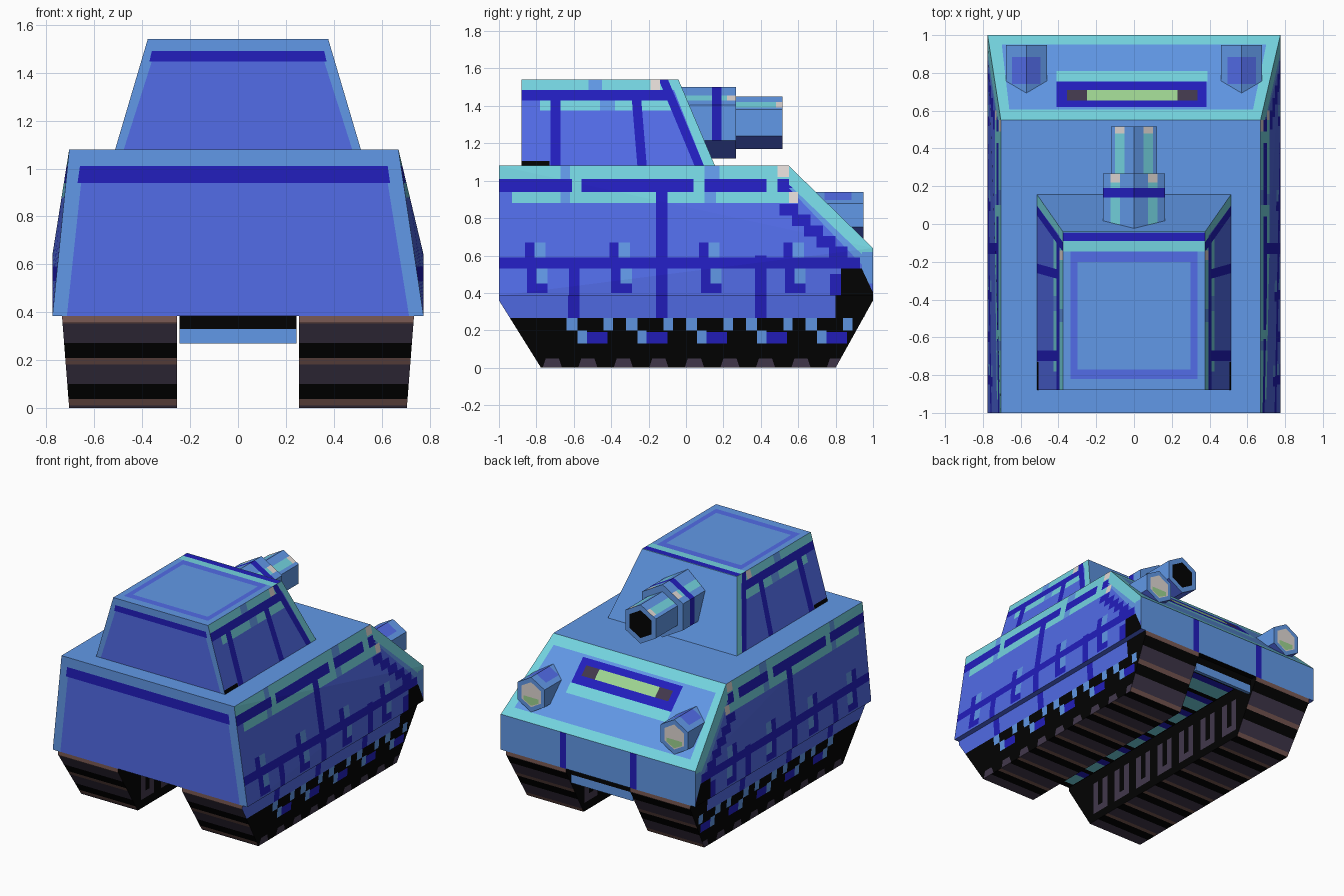
import bpy, bmesh, math
from mathutils import Vector

if "Cube" in bpy.data.objects:
    bpy.data.objects.remove(bpy.data.objects["Cube"])

PALETTE = {"light_blue": (102, 160, 242), "blue": (86, 113, 242), "navy": (34, 30, 190),
           "teal": (116, 212, 224), "black": (2, 2, 2), "dark_purple": (66, 56, 76),
           "brown": (122, 90, 84), "green": (158, 212, 145), "off_white": (224, 216, 212)}
LIGHT, BLUE, NAVY, TEAL, BLACK, PURPLE, BROWN, GREEN, WHITE = range(9)
MATS = []
for n, rgb in PALETTE.items():
    m = bpy.data.materials.new(n)
    m.diffuse_color = [((c / 255 + 0.055) / 1.055) ** 2.4 if c > 10 else c / 255 / 12.92 for c in rgb] + [1]
    m.use_nodes = True
    m.node_tree.nodes["Principled BSDF"].inputs["Base Color"].default_value = m.diffuse_color
    MATS.append(m)
X, NX, Y, NY, Z = [Vector(v) for v in ((1, 0, 0), (-1, 0, 0), (0, 1, 0), (0, -1, 0), (0, 0, 1))]
PLANE = {"x": (1, 2), "y": (0, 2), "z": (0, 1)}   # axes seen when looking along each axis


def solid(points, mat=LIGHT):
    """Convex solid around a few corner points."""
    bm = bmesh.new()
    for p in points:
        bm.verts.new(p)
    bmesh.ops.convex_hull(bm, input=bm.verts[:])
    bmesh.ops.dissolve_limit(bm, angle_limit=0.01, verts=bm.verts[:], edges=bm.edges[:])
    bmesh.ops.recalc_face_normals(bm, faces=bm.faces[:])
    for f in bm.faces:
        f.material_index = mat
    return bm


def finish(bm, name):
    me = bpy.data.meshes.new(name)
    bm.to_mesh(me)
    bm.free()
    for m in MATS:
        me.materials.append(m)
    bpy.context.collection.objects.link(bpy.data.objects.new(name, me))


def tint(bm, direction, mat):
    for f in bm.faces:
        if f.normal.dot(direction) > 0.9:
            f.material_index = mat


def rect(u0, u1, v0, v1):
    return [(u0, v0), (u1, v0), (u1, v1), (u0, v1)]


def patch(bm, direction, axis, poly, mat):
    """Cut a convex outline into the faces pointing along direction and colour it."""
    a, b = PLANE[axis]
    bm.normal_update()
    faces = [f for f in bm.faces if f.normal.dot(direction) > 0.9]
    cu, cv = (sum(p[i] for p in poly) / len(poly) for i in (0, 1))
    for p, q in zip(poly, poly[1:] + poly[:1]):
        co, no = Vector((0, 0, 0)), Vector((0, 0, 0))
        co[a], co[b] = p
        no[a], no[b] = p[1] - q[1], q[0] - p[0]
        no.normalize()
        if (cu - p[0]) * no[a] + (cv - p[1]) * no[b] < 0:
            no = -no
        geom = set(faces)
        for f in faces:
            geom.update(f.edges)
            geom.update(f.verts)
        out = bmesh.ops.bisect_plane(bm, geom=list(geom), dist=1e-5, plane_co=co, plane_no=no)
        faces = [f for f in out["geom"] if isinstance(f, bmesh.types.BMFace)
                 and (f.calc_center_median() - co).dot(no) > 0]
        if not faces:
            return
    for f in faces:
        f.material_index = mat


# Hull: tapered box with sloped nose
pts = []
for top, low in ((-0.705, -0.775), (0.67, 0.775)):
    pts += [(top, -1, 1.08), (low, -1, 0.385), (top, 0.55, 1.08), (low, 1, 0.64), (low, 1, 0.385)]
hull = solid(pts)
tint(hull, -Z, BLUE)
patch(hull, -Z, "z", rect(-0.26, 0.26, -1.1, 1.1), BLACK)
for i in range(8):                           # belly stripes between the tracks
    patch(hull, -Z, "z", rect(-0.25, 0.25, -0.95 + i * 0.22, -0.83 + i * 0.22), TEAL)
    patch(hull, -Z, "z", rect(-0.25, 0.25, -0.83 + i * 0.22, -0.77 + i * 0.22), NAVY)
patch(hull, -Z, "z", rect(-0.26, 0.26, 0.78, 0.95), TEAL)
SLOPE = Vector((0, 0.7, 0.714))
art = [(rect(-1.1, 0.7, 1.01, 1.09), TEAL), (rect(-1.1, 0.6, 0.94, 1.01), NAVY),
       (rect(-0.93, 0.6, 0.88, 0.94), TEAL), (rect(-0.67, -0.62, 0.88, 0.94), LIGHT),
       (rect(0.1, 0.16, 0.88, 0.94), LIGHT), (rect(-0.67, -0.62, 1.01, 1.09), LIGHT),
       (rect(0.1, 0.18, 1.01, 1.09), LIGHT), (rect(-0.61, -0.56, 0.94, 1.01), TEAL),
       (rect(0.04, 0.1, 0.94, 1.01), TEAL), (rect(0.43, 0.49, 0.94, 1.01), TEAL),
       ([(0.55, 0.96), (0.6, 0.96), (1.0, 0.56), (0.95, 0.54)], LIGHT)]
for i in range(6):                           # stepped line below the nose edge
    y, z = 0.5 + 0.066 * i, 0.875 - 0.057 * i
    art += [(rect(y, y + 0.1, z - 0.06, z), NAVY)]
art += [([(0.55, 1.09), (0.55, 0.98), (1.0, 0.55), (1.01, 0.66)], TEAL),
        (rect(-1.1, 0.93, 0.53, 0.59), NAVY), (rect(-0.625, -0.57, 0.38, 0.59), NAVY),
        (rect(-0.16, -0.1, 0.38, 0.96), NAVY), (rect(0.37, 0.43, 0.38, 0.6), NAVY),
        (rect(0.94, 1.01, 0.45, 0.62), LIGHT), (rect(0.77, 0.83, 0.385, 0.5), NAVY),
        ([(0.83, 0.38), (0.83, 0.53), (0.94, 0.53), (1.01, 0.38)], BLACK),
        (rect(0.49, 0.55, 1.02, 1.09), WHITE), (rect(0.55, 0.6, 0.88, 0.94), WHITE)]
for y in (-0.8, -0.35, 0.13, 0.58):          # brackets along the belt line
    art += [(rect(y - 0.06, y - 0.01, 0.59, 0.67), NAVY), (rect(y - 0.01, y + 0.05, 0.59, 0.67), LIGHT),
            (rect(y - 0.05, y + 0.06, 0.4, 0.53), NAVY), (rect(y, y + 0.06, 0.45, 0.53), LIGHT)]
for side in (X, NX):
    tint(hull, side, BLUE)
    for poly, mat in art:
        patch(hull, side, "x", poly, mat)
# rear plate
patch(hull, NY, "y", [(-0.66, 1.01), (0.625, 1.01), (0.635, 0.94), (-0.67, 0.94)], NAVY)
patch(hull, NY, "y", [(-0.655, 0.94), (0.625, 0.94), (0.715, 0.38), (-0.715, 0.38)], BLUE)
# sloped nose with visor
tint(hull, SLOPE, TEAL)
for poly, mat in (([(-0.7, 0.95), (0.7, 0.95), (0.63, 0.605), (-0.66, 0.605)], LIGHT),
                  (rect(-0.41, 0.39, 0.755, 0.81), TEAL), (rect(-0.41, 0.385, 0.62, 0.755), NAVY),
                  (rect(-0.355, 0.335, 0.655, 0.71), PURPLE), (rect(-0.25, 0.23, 0.655, 0.71), GREEN)):
    patch(hull, SLOPE, "z", poly, mat)
for x in (-0.28, 0.28):
    patch(hull, Y, "y", rect(x - 0.025, x + 0.025, 0.38, 0.65), NAVY)
finish(hull, "hull")

# Upright plate under the nose, between the tracks
nose = solid([(x, y, z) for x in (-0.245, 0.245) for y in (0.93, 0.955) for z in (0.27, 0.386)])
for f in (Y, NY):
    patch(nose, f, "y", rect(-0.25, 0.25, 0.33, 0.39), BLACK)
finish(nose, "nose_plate")

# Tracks: tread bands follow the side outline
PROFILE = [Vector(p) for p in ((-1, 0.385), (-1, 0.36), (-0.775, 0), (0.8, 0), (1, 0.36), (1, 0.385))]
dist = [0]
for p, q in zip(PROFILE, PROFILE[1:]):
    dist.append(dist[-1] + (q - p).length)
STEP = dist[-1] / 12.16                      # twelve bands plus a closing brown edge


def along(d):
    i = next(i for i in range(5) if d <= dist[i + 1] + 1e-6)
    return PROFILE[i].lerp(PROFILE[i + 1], (d - dist[i]) / (dist[i + 1] - dist[i]))


stops = sorted(set(dist + [STEP * (i + k) for i in range(12) for k in (0.16, 0.64, 1)]))
for s, label in ((1, "right"), (-1, "left")):
    bm = bmesh.new()
    rims = [[bm.verts.new((s * x, y, z)) for x in (0.255, 0.705 + 0.078 * z)] for y, z in map(along, stops)]
    for i in range(len(rims)):
        j = (i + 1) % len(rims)
        f = bm.faces.new((rims[i][0], rims[i][1], rims[j][1], rims[j][0]))
        k = (stops[i] + stops[j]) / 2 / STEP % 1 if j else 0.9
        f.material_index = BROWN if k < 0.16 else PURPLE if k < 0.64 else BLACK
    for side in (0, 1):
        bm.faces.new([r[side] for r in rims]).material_index = BLACK
    bmesh.ops.recalc_face_normals(bm, faces=bm.faces[:])
    outer, inner = (X, NX) if s > 0 else (NX, X)
    patch(bm, outer, "x", rect(-1.1, 0.8, 0.265, 0.4), BLUE)
    for y in (-0.6, -0.13, 0.4):
        patch(bm, outer, "x", rect(y - 0.03, y + 0.03, 0.265, 0.4), NAVY)
    for y in [-0.64 + 0.32 * i for i in range(5)]:       # skirt notches
        patch(bm, outer, "x", rect(y, y + 0.06, 0.2, 0.265), LIGHT)
        patch(bm, outer, "x", rect(y + 0.06, y + 0.11, 0.13, 0.2), LIGHT)
        patch(bm, outer, "x", rect(y + 0.11, y + 0.22, 0.13, 0.19), NAVY)
        patch(bm, outer, "x", rect(y + 0.2, y + 0.25, 0.2, 0.265), LIGHT)
    for y in [-0.77 + 0.19 * i for i in range(9)]:       # tread ends
        patch(bm, outer, "x", [(y, -0.01), (y + 0.02, 0.05), (y + 0.09, 0.05), (y + 0.11, -0.01)], PURPLE)
    for y in [-0.74 + 0.23 * i for i in range(7)]:       # loops on the inner wall
        for r in (rect(y, y + 0.05, 0.06, 0.3), rect(y + 0.1, y + 0.15, 0.06, 0.3),
                  rect(y + 0.05, y + 0.1, 0.06, 0.11)):
            patch(bm, inner, "x", r, PURPLE)
    finish(bm, label + "_track")

# Turret: tapered cabin
turret = solid([(s * x, y, z) for s in (1, -1) for x, y, z in
                ((0.513, -0.88, 1.08), (0.377, -0.88, 1.54), (0.377, -0.04, 1.54), (0.513, 0.155, 1.08))])
for side in (X, NX):
    tint(turret, side, BLUE)
    for poly, mat in ((rect(-0.9, 0, 1.485, 1.55), TEAL), (rect(-0.52, -0.45, 1.485, 1.55), LIGHT),
                      (rect(-0.78, -0.06, 1.375, 1.43), TEAL), (rect(-0.46, -0.38, 1.375, 1.43), LIGHT),
                      (rect(-0.9, -0.08, 1.43, 1.485), NAVY), (rect(-0.725, -0.67, 1.08, 1.44), NAVY),
                      ([(-0.29, 1.44), (-0.24, 1.44), (-0.21, 1.08), (-0.26, 1.08)], NAVY),
                      ([(-0.15, 1.55), (-0.1, 1.55), (0.1, 1.07), (0.05, 1.07)], NAVY),
                      ([(-0.09, 1.55), (-0.03, 1.55), (0.17, 1.07), (0.1, 1.07)], TEAL),
                      (rect(-0.19, -0.14, 1.485, 1.55), WHITE), (rect(-0.9, -0.73, 1.07, 1.105), BLACK)):
        patch(turret, side, "x", poly, mat)
patch(turret, NY, "y", [(-0.36, 1.49), (0.36, 1.49), (0.37, 1.447), (-0.37, 1.447)], NAVY)
patch(turret, NY, "y", [(-0.36, 1.447), (0.36, 1.447), (0.48, 1.07), (-0.48, 1.07)], BLUE)
for poly, mat in ((rect(-0.4, 0.4, -0.145, -0.03), TEAL), (rect(-0.375, 0.375, -0.09, -0.045), NAVY),
                  (rect(-0.335, 0.335, -0.82, -0.145), BLUE), (rect(-0.298, 0.298, -0.77, -0.2), LIGHT)):
    patch(turret, Z, "z", poly, mat)
finish(turret, "turret")


# Six-sided tubes: gun and headlights
def hexagon(x, z, r):
    return [(x + r * math.cos(math.radians(a)), z + r * math.sin(math.radians(a))) for a in range(30, 390, 60)]


def tube(x, z, r, y0, y1):
    bm = solid([(u, y, v) for u, v in hexagon(x, z, r) for y in (y0, y1)])
    for s in (1, -1):
        tint(bm, Vector((s * 0.5, 0, -0.866)), BLUE)
    return bm


base, barrel = tube(0, 1.31, 0.19, -0.1, 0.268), tube(0, 1.31, 0.14, 0.25, 0.517)
UPPER = [(s, Vector((s * 0.5, 0, 0.866))) for s in (1, -1)]
for s, up in UPPER:
    for part, x, y in ((base, 0.075, 0.22), (barrel, 0.05, 0.48)):
        lo, hi = sorted((s * x, s * (x + 0.05)))
        patch(part, up, "z", rect(lo, hi, -0.2, y), TEAL)
        patch(part, up, "z", rect(lo, hi, y, y + 0.06), WHITE)
    patch(base, up, "z", rect(-0.2, 0.2, 0.14, 0.19), NAVY)
    patch(base, Vector((s, 0, 0)), "x", rect(0.14, 0.19, 1.1, 1.5), NAVY)
patch(barrel, Y, "y", hexagon(0, 1.31, 0.1), BLACK)
finish(base, "gun_base")
finish(barrel, "gun_barrel")
for x, label in ((0.57, "right"), (-0.57, "left")):
    lamp = tube(x, 0.815, 0.125, 0.65, 0.948)
    for s, up in UPPER:
        patch(lamp, up, "z", rect(x - 0.075, x + 0.075, 0.74, 0.885), BLUE)
    patch(lamp, Y, "y", hexagon(x, 0.815, 0.09), WHITE)
    patch(lamp, Y, "y", [(x - 0.06, 0.795), (x + 0.06, 0.795), (x + 0.06, 0.765), (x, 0.735), (x - 0.06, 0.765)], GREEN)
    finish(lamp, label + "_headlight")
